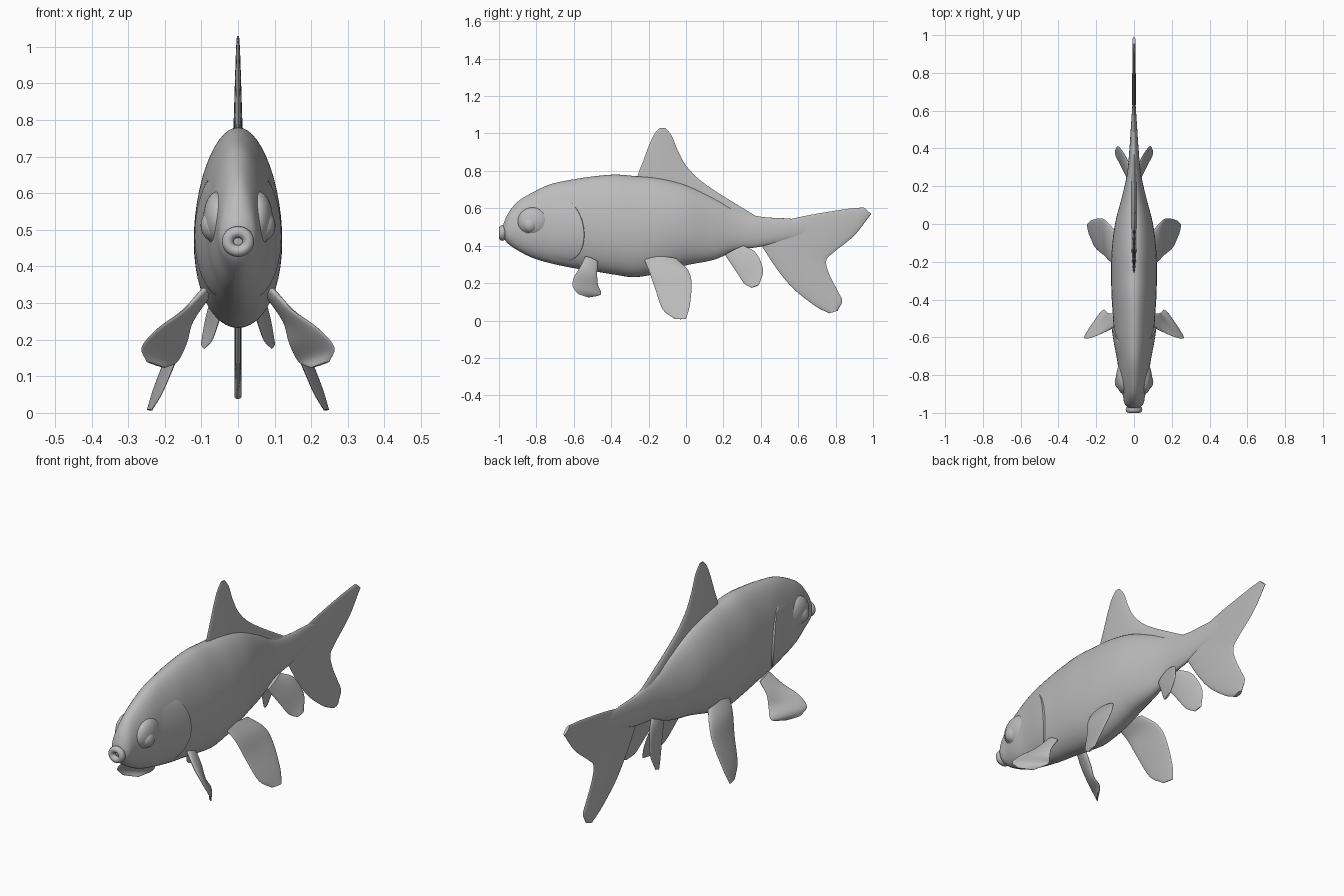
import bpy
import bmesh
from math import sin, cos, pi, radians, sqrt
from mathutils import Vector, Matrix

default_cube = bpy.data.objects.get("Cube")
if default_cube:
    bpy.data.objects.remove(default_cube, do_unlink=True)

# Single plain grey material
grey = bpy.data.materials.new("plain_grey")
grey.use_nodes = True
colour = (0.5, 0.5, 0.5, 1)
grey.diffuse_color = colour
shader = next(n for n in grey.node_tree.nodes if n.type == "BSDF_PRINCIPLED")
shader.inputs["Base Color"].default_value = colour
shader.inputs["Roughness"].default_value = 0.6


def finish(name, bm, mirrored=False):
    """Turn a bmesh into a smooth object, optionally mirrored across x."""
    bmesh.ops.recalc_face_normals(bm, faces=bm.faces)
    mesh = bpy.data.meshes.new(name)
    bm.to_mesh(mesh)
    bm.free()
    mesh.materials.append(grey)
    obj = bpy.data.objects.new(name, mesh)
    bpy.context.collection.objects.link(obj)
    bpy.ops.object.select_all(action="DESELECT")
    obj.select_set(True)
    bpy.context.view_layer.objects.active = obj
    bpy.ops.object.shade_smooth_by_angle(angle=radians(50))
    if mirrored:
        mirror = obj.modifiers.new("mirror", "MIRROR")
        mirror.use_mirror_merge = False
    return obj


def spline(points, t):
    """Smooth curve through the points, with t counted in points."""
    last = len(points) - 1
    i = min(int(t), last - 1)
    f = t - i
    p, q = points[i], points[i + 1]
    before = points[i - 1] if i > 0 else p * 2 - q
    after = points[i + 2] if i + 2 <= last else q * 2 - p
    return (p * 2 + (q - before) * f
            + (before * 2 - p * 5 + q * 4 - after) * f ** 2
            + (p * 3 - before - q * 3 + after) * f ** 3) / 2


def skin(bm, rows, closed=True):
    """Join rows of points with quads; closed rows become a capped tube."""
    rings = [[bm.verts.new(p) for p in row] for row in rows]
    count = len(rings[0])
    for a, b in zip(rings, rings[1:]):
        for i in range(count if closed else count - 1):
            j = (i + 1) % count
            bm.faces.new((a[i], a[j], b[j], b[i]))
    if closed:
        bm.faces.new(rings[0])
        bm.faces.new(rings[-1])


def fin(name, front, back, root, tip, mirrored=False, steps=6, sides=24):
    """Lens-shaped blade between a front edge and a back edge."""
    front = [Vector(p) for p in front]
    back = [Vector(p) for p in back]
    last = len(front) - 1
    edges = [(spline(front, k / steps), spline(back, k / steps))
             for k in range(last * steps + 1)]
    rows = []
    for k, (a, b) in enumerate(edges):
        lower, upper = edges[max(k - 1, 0)], edges[min(k + 1, len(edges) - 1)]
        span = upper[0] + upper[1] - lower[0] - lower[1]
        normal = (b - a).cross(span).normalized()
        thick = root + (tip - root) * k / (len(edges) - 1)
        ring = []
        for s in range(sides):
            angle = 2 * pi * s / sides
            ring.append(a.lerp(b, (1 - cos(angle)) / 2)
                        + normal * thick * sin(angle))
        rows.append(ring)
    bm = bmesh.new()
    skin(bm, rows)
    return finish(name, bm, mirrored)


def flat(pairs):
    """Points on the middle plane from side-on coordinates."""
    return [(0, y, z) for y, z in pairs]


def ellipsoid(name, centre, radii):
    bm = bmesh.new()
    place = Matrix.Translation(centre) @ Matrix.Diagonal((*radii, 1))
    bmesh.ops.create_uvsphere(bm, u_segments=32, v_segments=20, radius=1,
                              matrix=place)
    return finish(name, bm, mirrored=True)


# Body sections: position, belly height, back height, half width
sections = [Vector(s) for s in (
    (-.975, .44, .52, .03), (-.95, .41, .575, .05), (-.9, .375, .635, .06),
    (-.82, .335, .685, .077), (-.72, .305, .73, .088), (-.6, .28, .755, .104),
    (-.5, .265, .77, .11), (-.38, .245, .78, .118), (-.27, .232, .772, .12),
    (-.14, .255, .76, .117), (0, .295, .725, .1), (.15, .325, .655, .062),
    (.27, .375, .59, .036), (.4, .395, .555, .024), (.55, .43, .545, .014),
    (.7, .46, .53, .004))]


def body_point(t, angle, swell=0.0):
    """Point on the skin, with the angle measured down from the back."""
    y, belly, top, width = spline(sections, t)
    x = (width + swell) * sin(angle) * (1 - 0.12 * cos(angle))
    return Vector((x, y, (top + belly) / 2 + (top - belly) / 2 * cos(angle)))


# Body
body = bmesh.new()
ring_count = (len(sections) - 1) * 6
skin(body, [[body_point(k / 6, 2 * pi * s / 48) for s in range(48)]
            for k in range(ring_count + 1)])
finish("body", body)

# Gill covers: raised plates that drop to the body at a curved rear edge
gill = bmesh.new()
plate = []
for k in range(21):
    s = k / 20
    angle = radians(58 + 92 * s)
    rear = 5.55 - 0.8 * (2 * s - 1) ** 2
    raised = 0.012 * sqrt(max(sin(pi * s), 0))
    row = [body_point(3.5 + (rear - 3.5) * u / 12, angle,
                      raised * u / 12 - 0.002) for u in range(13)]
    row.append(body_point(rear + 0.03, angle, -0.005))
    plate.append(row)
skin(gill, plate, closed=False)
finish("gill_covers", gill, mirrored=True)

# Eyes set in soft swellings on the head
ellipsoid("eye_sockets", (.055, -.815, .53), (.04, .085, .075))
ellipsoid("eyes", (.066, -.835, .512), (.036, .043, .043))

# Lips: an oval ring around the small mouth
lips = bmesh.new()
ring_rows = []
for k in range(33):
    around = 2 * pi * k / 32
    ring = []
    for s in range(12):
        turn = 2 * pi * s / 12
        reach = cos(turn) * 0.016
        ring.append((cos(around) * (0.028 + reach), -.982 - sin(turn) * 0.018,
                     .468 + sin(around) * (0.026 + reach)))
    ring_rows.append(ring)
skin(lips, ring_rows)
bmesh.ops.delete(lips, geom=[f for f in lips.faces if len(f.verts) > 4],
                 context="FACES_ONLY")
bmesh.ops.remove_doubles(lips, verts=lips.verts, dist=0.0001)
finish("lips", lips)

# Back fin
fin("dorsal_fin",
    flat([(-.27, .72), (-.255, .785), (-.23, .85), (-.2, .93), (-.17, .995),
          (-.14, 1.03)]),
    flat([(.42, .53), (.13, .71), (.015, .81), (-.04, .9), (-.075, .985),
          (-.11, 1.03)]),
    root=0.016, tip=0.003)

# Tail: forked blade running from upper lobe to lower lobe
fin("tail_fin",
    flat([(.95, .605), (.83, .592), (.58, .547), (.38, .48), (.43, .36),
          (.55, .195), (.68, .085), (.765, .038)]),
    flat([(.99, .57), (.9, .455), (.79, .365), (.75, .32), (.765, .25),
          (.81, .16), (.835, .105), (.81, .052)]),
    root=0.008, tip=0.01)

# Paired fins, front to rear
fin("pectoral_fins",
    [(.09, -.54, .34), (.15, -.57, .28), (.22, -.6, .23), (.263, -.605, .18),
     (.25, -.575, .14)],
    [(.09, -.47, .31), (.125, -.475, .25), (.14, -.47, .19),
     (.165, -.455, .14), (.2, -.52, .123)],
    root=0.014, tip=0.004, mirrored=True)
fin("pelvic_fins",
    [(.08, -.23, .34), (.125, -.2, .27), (.16, -.165, .17), (.205, -.125, .06),
     (.235, -.06, .008)],
    [(.09, -.05, .33), (.14, .01, .27), (.175, .03, .2), (.225, .02, .08),
     (.248, 0, .008)],
    root=0.014, tip=0.004, mirrored=True)
fin("anal_fins",
    [(.02, .21, .35), (.05, .27, .26), (.07, .31, .2), (.092, .35, .175)],
    [(.02, .31, .4), (.055, .375, .36), (.085, .412, .27), (.1, .39, .19)],
    root=0.012, tip=0.004, mirrored=True)
